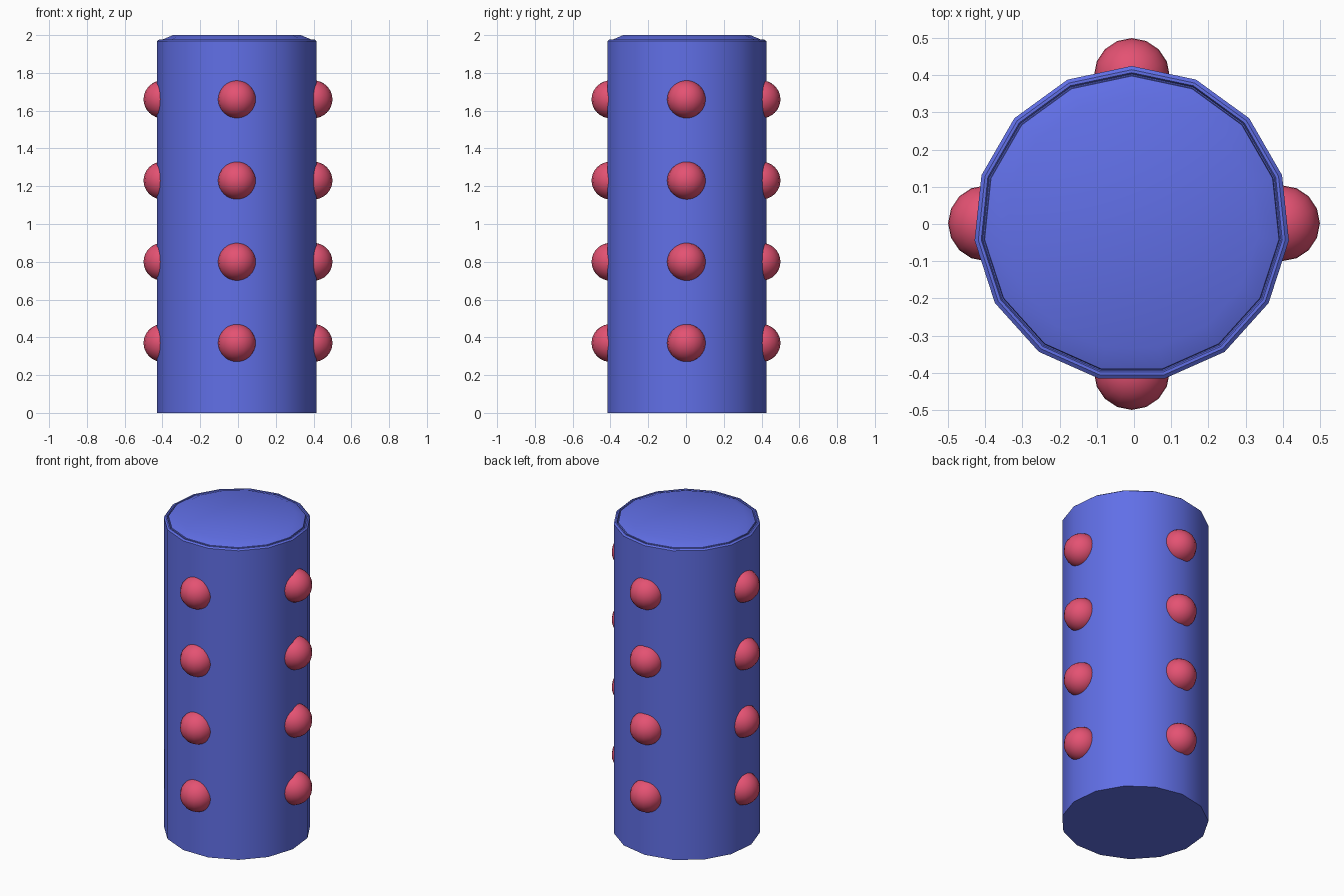
import bpy, math

if "Cube" in bpy.data.objects:
    bpy.data.objects.remove(bpy.data.objects["Cube"])

SIDES = 15
CX = -0.006  # the column sits slightly left of the stud ring


def material(name, color):
    m = bpy.data.materials.new(name)
    m.diffuse_color = (*color, 1)
    m.use_nodes = True
    m.node_tree.nodes["Principled BSDF"].inputs["Base Color"].default_value = m.diffuse_color
    return m


def smooth(obj, mat):
    obj.data.materials.append(mat)
    bpy.ops.object.select_all(action='DESELECT')
    obj.select_set(True)
    bpy.context.view_layer.objects.active = obj
    bpy.ops.object.shade_smooth_by_angle(angle=math.radians(32))


def lathe(name, profile, mat):
    """Revolve (radius, z) points with a corner pointing to +y, capped at both ends."""
    verts, faces = [], []
    for r, z in profile:
        for i in range(SIDES):
            a = math.pi / 2 + math.tau * i / SIDES
            verts.append((CX + r * math.cos(a), r * math.sin(a), z))
    for k in range(len(profile) - 1):
        for i in range(SIDES):
            j = (i + 1) % SIDES
            a, b = k * SIDES, (k + 1) * SIDES
            faces.append((a + i, a + j, b + j, b + i))
    faces.append(tuple(reversed(range(SIDES))))
    faces.append(tuple(range(len(verts) - SIDES, len(verts))))
    mesh = bpy.data.meshes.new(name)
    mesh.from_pydata(verts, [], faces)
    obj = bpy.data.objects.new(name, mesh)
    bpy.context.collection.objects.link(obj)
    smooth(obj, mat)


blue = material("blue", (0.119, 0.16, 0.80))
red = material("red", (0.775, 0.084, 0.17))

# Column: straight sides, narrow chamfered rim, fine groove, raised lid
lathe("column", [(0.425, 0), (0.425, 1.968), (0.415, 1.976), (0.407, 1.976),
                 (0.403, 1.966), (0.400, 1.966), (0.398, 1.976), (0.34, 2.0)], blue)

# Studs: four rows of four, half sunk into the column
for row in range(4):
    for side, (x, y) in {"right": (0.398, 0.002), "back": (CX, 0.398),
                         "left": (-0.398, 0.002), "front": (CX, -0.398)}.items():
        bpy.ops.mesh.primitive_uv_sphere_add(
            segments=16, ring_count=16, radius=0.102, location=(x, y, 0.37 + 0.43 * row))
        stud = bpy.context.object
        stud.name = f"stud_{side}_{row + 1}"
        stud.scale = (1, 1, 0.985)
        smooth(stud, red)
